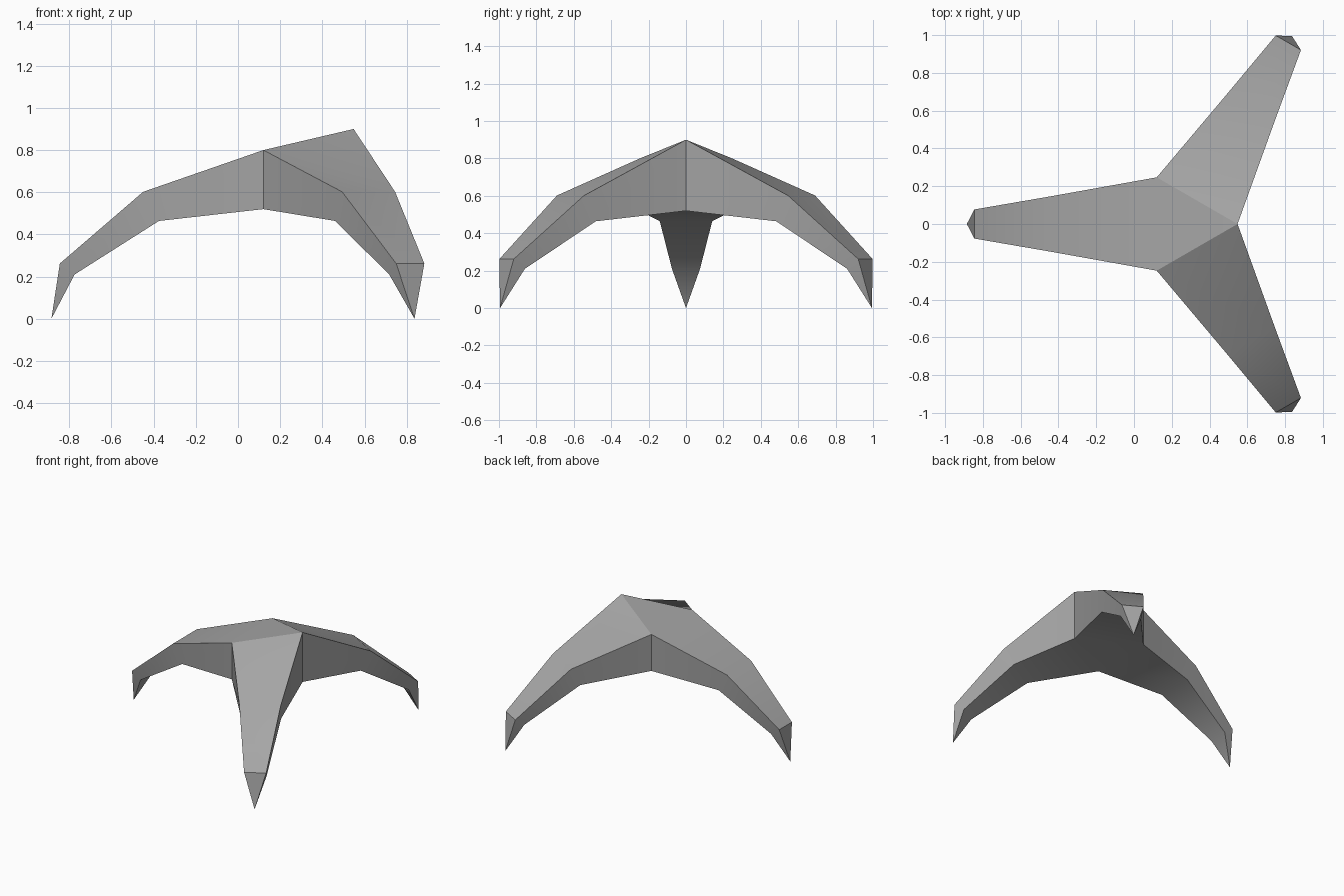
import bpy, bmesh, math
from mathutils import Vector, Matrix

cube = bpy.data.objects.get("Cube")
if cube:
    bpy.data.objects.remove(cube, do_unlink=True)

CENTRE = Vector((0.263, 0, 0))
HUB_HALF = 0.247

# one leg along -x, measured from the hub centre:
# (top reach, top half width, top z, bottom reach, bottom half width, bottom z)
STATIONS = [
    (0.713, 0.145, 0.602, 0.638, 0.140, 0.464),   # knee
    (1.108, 0.077, 0.262, 1.038, 0.075, 0.210),   # ankle
]
TIP_REACH = 1.148

mat = bpy.data.materials.new("mid grey")
mat.use_nodes = True
grey = (0.38, 0.38, 0.38, 1)
mat.diffuse_color = grey
mat.node_tree.nodes["Principled BSDF"].inputs["Base Color"].default_value = grey

bm = bmesh.new()

# triangular hub corners, the one facing +x raised higher on top
hub = []
for i, top_z in enumerate((0.9, 0.8, 0.8)):
    a = i * math.tau / 3
    r = HUB_HALF * 2 / math.sqrt(3)
    x, y = CENTRE.x + r * math.cos(a), r * math.sin(a)
    hub.append((bm.verts.new((x, y, top_z)), bm.verts.new((x, y, 0.52))))
bm.faces.new([c[0] for c in hub])
bm.faces.new([c[1] for c in reversed(hub)])

# three identical legs, each growing from one side of the hub
for k in range(3):
    turn = Matrix.Rotation((k - 1) * math.tau / 3, 4, 'Z')

    def vert(reach, side, z):
        return bm.verts.new(CENTRE + turn @ Vector((-reach, side, z)))

    a, b = hub[k], hub[(k + 1) % 3]
    ring = [a[0], b[0], b[1], a[1]]
    for tr, tw, tz, br, bw, bz in STATIONS:
        new = [vert(tr, tw, tz), vert(tr, -tw, tz),
               vert(br, -bw, bz), vert(br, bw, bz)]
        for j in range(4):
            n = (j + 1) % 4
            quad = [ring[j], ring[n], new[n], new[j]]
            if j == 0 and ring[0].co.z > ring[1].co.z + 0.01:
                # twisted top beside the raised corner
                bm.faces.new((quad[0], quad[1], quad[3]))
                bm.faces.new((quad[1], quad[2], quad[3]))
            elif j == 0 and ring[1].co.z > ring[0].co.z + 0.01:
                bm.faces.new((quad[0], quad[1], quad[2]))
                bm.faces.new((quad[0], quad[2], quad[3]))
            else:
                bm.faces.new(quad)
        ring = new
    # pointed foot
    tip = vert(TIP_REACH, 0, 0)
    for j in range(4):
        bm.faces.new((ring[j], ring[(j + 1) % 4], tip))

bmesh.ops.recalc_face_normals(bm, faces=bm.faces)
mesh = bpy.data.meshes.new("three_legged_stand")
bm.to_mesh(mesh)
bm.free()
mesh.materials.append(mat)

stand = bpy.data.objects.new("three_legged_stand", mesh)
bpy.context.collection.objects.link(stand)
bpy.ops.object.select_all(action='DESELECT')
stand.select_set(True)
bpy.context.view_layer.objects.active = stand
bpy.ops.object.shade_smooth_by_angle(angle=math.radians(30))
